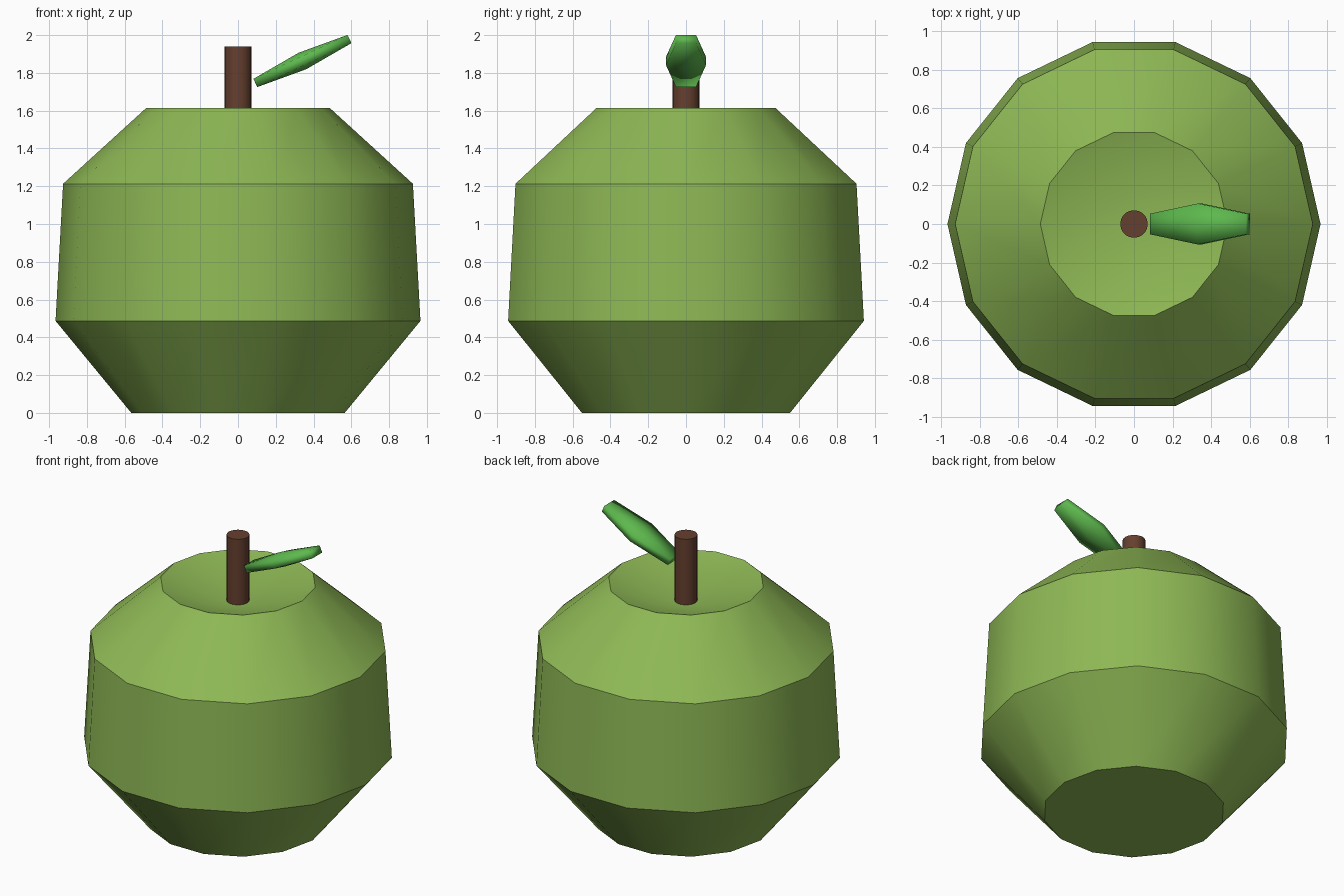
import bpy, bmesh, math
from mathutils import Matrix

cube = bpy.data.objects.get("Cube")
if cube:
    bpy.data.objects.remove(cube, do_unlink=True)


def make_material(name, rgb):
    mat = bpy.data.materials.new(name)
    mat.use_nodes = True
    color = (*rgb, 1.0)
    mat.diffuse_color = color
    mat.node_tree.nodes["Principled BSDF"].inputs["Base Color"].default_value = color
    return mat


def make_object(name, bm, mat, smooth_angle):
    bmesh.ops.recalc_face_normals(bm, faces=bm.faces)
    mesh = bpy.data.meshes.new(name)
    bm.to_mesh(mesh)
    bm.free()
    mesh.materials.append(mat)
    obj = bpy.data.objects.new(name, mesh)
    bpy.context.collection.objects.link(obj)
    bpy.ops.object.select_all(action="DESELECT")
    obj.select_set(True)
    bpy.context.view_layer.objects.active = obj
    if smooth_angle is None:
        bpy.ops.object.shade_smooth()
    else:
        bpy.ops.object.shade_smooth_by_angle(angle=math.radians(smooth_angle))
    return obj


skin_green = make_material("skin green", (0.27, 0.48, 0.09))
leaf_green = make_material("leaf green", (0.11, 0.48, 0.075))
stem_brown = make_material("stem brown", (0.13, 0.05, 0.028))

# Fruit body: stacked rings, flat base and a conical hollow on top
SIDES = 14
profile = [(0.565, 0), (0.966, 0.487), (0.926, 1.213), (0.485, 1.615)]
bm = bmesh.new()
rings = []
for radius, z in profile:
    angles = [math.tau * i / SIDES for i in range(SIDES)]
    rings.append([bm.verts.new((radius * math.cos(a), radius * math.sin(a), z)) for a in angles])
hollow = bm.verts.new((0, 0, 1.47))
bm.faces.new(rings[0][::-1])
for i in range(SIDES):
    j = (i + 1) % SIDES
    for low, high in zip(rings, rings[1:]):
        bm.faces.new((low[i], low[j], high[j], high[i]))
    bm.faces.new((rings[-1][i], rings[-1][j], hollow))
make_object("fruit_body", bm, skin_green, 30)

# Stem: cylinder rising out of the hollow
STEM_BOTTOM, STEM_TOP = 1.44, 1.94
bm = bmesh.new()
bmesh.ops.create_cone(bm, cap_ends=True, segments=20, radius1=0.071, radius2=0.071,
                      depth=STEM_TOP - STEM_BOTTOM,
                      matrix=Matrix.Translation((0, 0, (STEM_BOTTOM + STEM_TOP) / 2)))
make_object("stem", bm, stem_brown, 30)

# Leaf: squashed six-sided sphere, tilted up and away from the stem
bm = bmesh.new()
bmesh.ops.create_uvsphere(bm, u_segments=6, v_segments=3, radius=1)
reach = max(v.co.x for v in bm.verts)
width = max(v.co.y for v in bm.verts)
bmesh.ops.scale(bm, vec=(0.275 / reach, 0.106 / width, 0.048), verts=bm.verts)
bmesh.ops.transform(bm, verts=bm.verts,
                    matrix=Matrix.Translation((0.341, 0, 1.863))
                    @ Matrix.Rotation(math.radians(-25), 4, "Y"))
make_object("leaf", bm, leaf_green, None)
